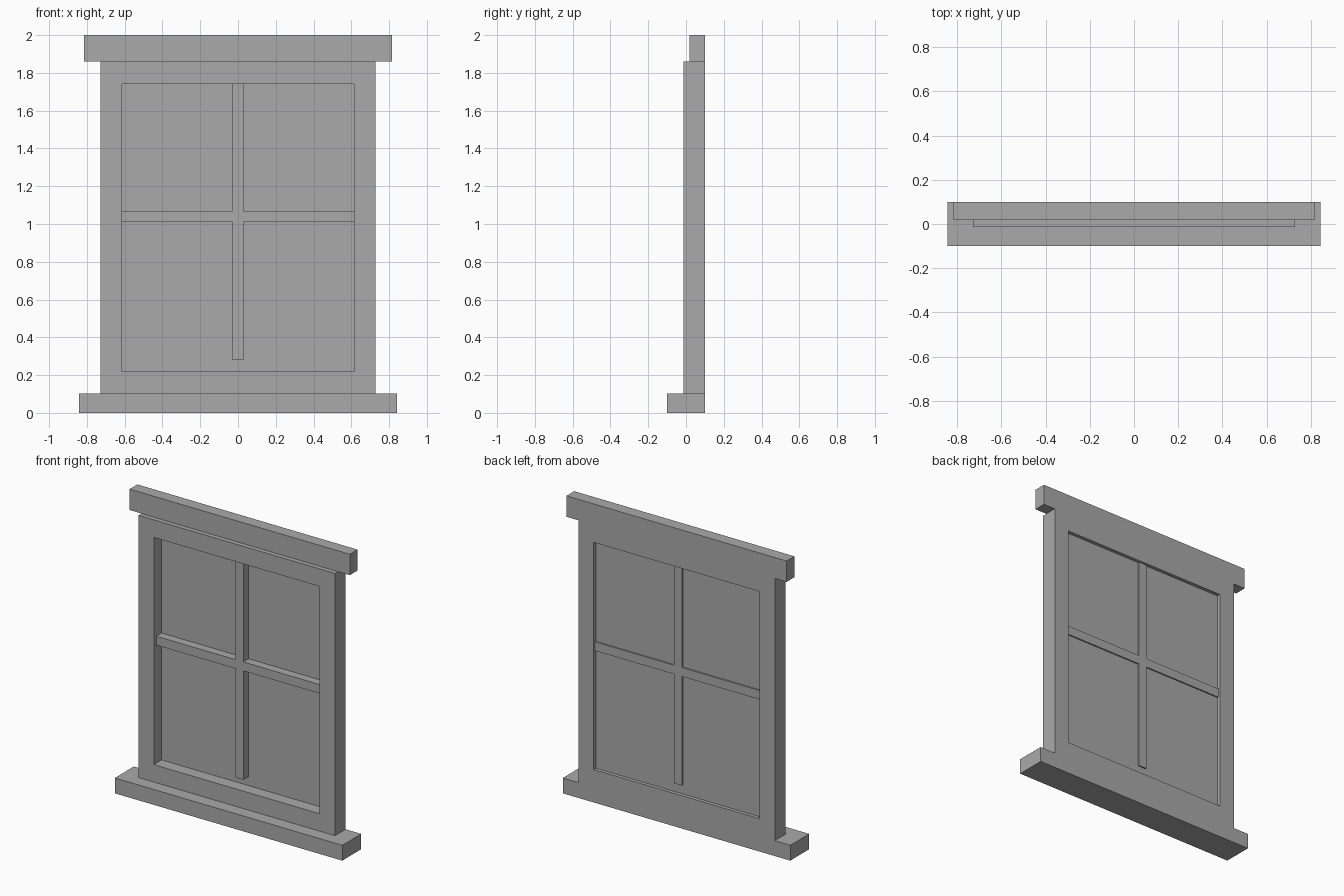
import bpy, bmesh

if "Cube" in bpy.data.objects:
    bpy.data.objects.remove(bpy.data.objects["Cube"])

paint = bpy.data.materials.new("plain grey")
paint.diffuse_color = (0.4, 0.4, 0.4, 1)
paint.use_nodes = True
paint.node_tree.nodes["Principled BSDF"].inputs["Base Color"].default_value = paint.diffuse_color


def finish(name, bm):
    bmesh.ops.recalc_face_normals(bm, faces=bm.faces)
    mesh = bpy.data.meshes.new(name)
    bm.to_mesh(mesh)
    bm.free()
    mesh.materials.append(paint)
    obj = bpy.data.objects.new(name, mesh)
    bpy.context.collection.objects.link(obj)
    return obj


def rect(half, z0, z1):
    return [(-half, z0), (half, z0), (half, z1), (-half, z1)]


def prism(name, outline, y0, y1):
    """Extrude an x-z outline from y0 back to y1."""
    bm = bmesh.new()
    face = bm.faces.new([bm.verts.new((x, y0, z)) for x, z in outline])
    new = bmesh.ops.extrude_face_region(bm, geom=[face], use_keep_orig=True)["geom"]
    moved = [v for v in new if isinstance(v, bmesh.types.BMVert)]
    bmesh.ops.translate(bm, verts=moved, vec=(0, y1 - y0, 0))
    return finish(name, bm)


def ring(name, outer, inner, y0, y1):
    """Rectangular frame with an open middle."""
    bm = bmesh.new()
    loops = [[bm.verts.new((x, y, z)) for x, z in pts]
             for pts, y in ((outer, y0), (inner, y0), (inner, y1), (outer, y1))]
    for k in range(4):
        a, b = loops[k], loops[(k + 1) % 4]
        for i in range(4):
            j = (i + 1) % 4
            bm.faces.new((a[i], a[j], b[j], b[i]))
    return finish(name, bm)


# Sill and head trim
prism("sill", rect(0.843, 0.0, 0.103), -0.10, 0.10)
prism("head_trim", rect(0.816, 1.86, 2.0), 0.018, 0.10)

# Main casing around the opening
ring("casing", rect(0.728, 0.103, 1.86), rect(0.615, 0.22, 1.742), -0.013, 0.10)

# Thin pane, set toward the back
prism("glass_pane", rect(0.615, 0.22, 1.742), 0.07, 0.076)

# Cross-shaped glazing bars; the upright stops short of the opening's bottom
w, h, bottom, top, lo, hi = 0.03, 0.615, 0.28, 1.742, 1.01, 1.07
prism("glazing_bars",
      [(-w, bottom), (w, bottom), (w, lo), (h, lo), (h, hi), (w, hi),
       (w, top), (-w, top), (-w, hi), (-h, hi), (-h, lo), (-w, lo)],
      0.014, 0.085)
